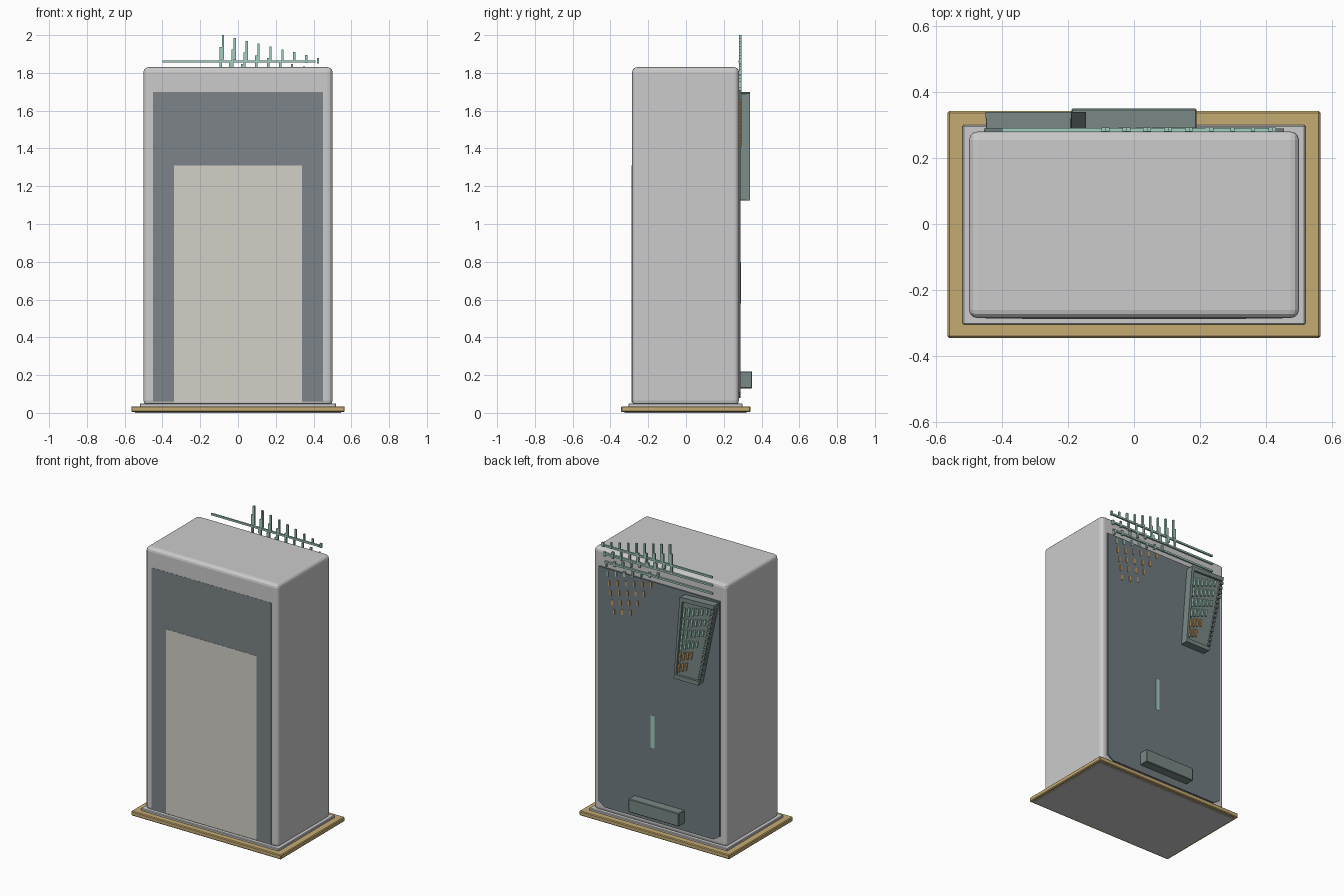
import bpy, bmesh

if "Cube" in bpy.data.objects:
    bpy.data.objects.remove(bpy.data.objects["Cube"])


def mat(name, r, g, b):
    m = bpy.data.materials.new(name)
    m.diffuse_color = (r, g, b, 1)
    m.use_nodes = True
    m.node_tree.nodes["Principled BSDF"].inputs["Base Color"].default_value = m.diffuse_color
    return m


TAN = mat("tan", 0.56, 0.41, 0.17)
SLATE = mat("slate", 0.16, 0.20, 0.22)
DARK = mat("dark_grey", 0.20, 0.23, 0.25)
CREAM = mat("cream", 0.65, 0.63, 0.57)
GREEN = mat("pale_green", 0.36, 0.62, 0.52)
ORANGE = mat("orange", 0.60, 0.33, 0.10)
CASE = mat("grey_green", 0.19, 0.25, 0.24)
GREY = mat("light_grey", 0.59, 0.60, 0.61)


def finish(name, bm, material, bevel=0, segments=1):
    bmesh.ops.recalc_face_normals(bm, faces=bm.faces)
    me = bpy.data.meshes.new(name)
    bm.to_mesh(me)
    bm.free()
    me.materials.append(material)
    ob = bpy.data.objects.new(name, me)
    bpy.context.collection.objects.link(ob)
    if bevel:
        mod = ob.modifiers.new("Bevel", "BEVEL")
        mod.width, mod.segments = bevel, segments
    return ob


def add_prism(bm, pts, y0, y1):
    """Extrude an x-z outline from y0 to y1."""
    a = [bm.verts.new((x, y0, z)) for x, z in pts]
    b = [bm.verts.new((x, y1, z)) for x, z in pts]
    bm.faces.new(a)
    bm.faces.new(b[::-1])
    for i in range(len(pts)):
        j = (i + 1) % len(pts)
        bm.faces.new((a[i], b[i], b[j], a[j]))


def prism(name, pts, y0, y1, material, bevel=0, segments=1):
    bm = bmesh.new()
    add_prism(bm, pts, y0, y1)
    return finish(name, bm, material, bevel, segments)


def rect(x0, x1, z0, z1):
    return [(x0, z0), (x1, z0), (x1, z1), (x0, z1)]


def box(name, x, y, z, material, bevel=0, segments=1):
    return prism(name, rect(*x, *z), *y, material, bevel, segments)


# base plates and cabinet body
box("underside_plate", (-0.545, 0.545), (-0.325, 0.32), (0, 0.02), GREY)
box("base_plate", (-0.565, 0.565), (-0.345, 0.342), (0.004, 0.035), TAN, 0.005)
box("base_trim", (-0.52, 0.52), (-0.305, 0.30), (0.03, 0.05), GREY, 0.004)
box("cabinet_body", (-0.5, 0.5), (-0.285, 0.28), (0.04, 1.83), GREY, 0.025, 3)

# flush front panels
box("front_panel", (-0.45, 0.45), (-0.286, -0.27), (0.06, 1.70), DARK)
box("front_inset", (-0.34, 0.34), (-0.2875, -0.27), (0.055, 1.31), CREAM)

# back panel with clipped lower corners, and handle block
prism("back_panel", [(-0.41, 0.08), (0.41, 0.08), (0.455, 0.11), (0.455, 1.71),
                     (-0.455, 1.71), (-0.455, 0.11)], 0.27, 0.289, SLATE)
box("back_block", (-0.19, 0.19), (0.285, 0.35), (0.13, 0.22), CASE, 0.004)
box("back_patch", (0.035, 0.065), (0.28, 0.290), (0.58, 0.80), GREEN)

# slanted case on the back, with raised rim
TL, TR, BR, BL = (-0.45, 1.70), (-0.19, 1.69), (-0.145, 1.125), (-0.33, 1.125)


def case_point(u, v):
    """u runs left to right, v from top to bottom of the case."""
    return tuple((TL[i] * (1 - u) + TR[i] * u) * (1 - v)
                 + (BL[i] * (1 - u) + BR[i] * u) * v for i in (0, 1))


def case_quad(u0, u1, v0, v1):
    return [case_point(u, v) for u, v in ((u0, v0), (u1, v0), (u1, v1), (u0, v1))]


prism("case_body", [TL, TR, BR, BL], 0.285, 0.325, CASE, 0.003)
bm = bmesh.new()
for q in ((0, 1, 0, 0.05), (0, 1, 0.95, 1), (0.92, 1, 0.05, 0.95)):
    add_prism(bm, case_quad(*q), 0.32, 0.34)
for k in range(14):  # ribs along the slanted edge
    v = 0.06 + k * 0.064
    add_prism(bm, case_quad(-0.02, 0.07, v, v + 0.035), 0.295, 0.34)
finish("case_rim", bm, CASE)

# stepped bars inside the case
for material, name, rows in ((GREEN, "case_green_bars", range(4)),
                             (ORANGE, "case_orange_bars", range(4, 6))):
    bm = bmesh.new()
    for r in rows:
        for c in range(6 - max(0, r - 2)):
            u = 0.86 - c * 0.13
            v = 0.13 + r * 0.135 - c * 0.012
            add_prism(bm, case_quad(u - 0.03, u + 0.03, v, v + 0.11 - c * 0.008), 0.32, 0.333)
    finish(name, bm, material)

# stepped bars rising above the back edge
for material, name, rows in ((GREEN, "top_green_bars", range(4)),
                             (ORANGE, "top_orange_bars", range(4, 8))):
    bm = bmesh.new()
    for r in rows:
        for c in range(max(0, r - 1), 9):
            x = -0.08 + c * 0.063 - r * 0.012
            top = 2.0 - c * 0.015 - r * 0.062
            length = 0.13 - c * 0.0125 if r < 2 else 0.035
            add_prism(bm, rect(x - 0.006, x + 0.006, top - length, top), 0.281, 0.293)
    finish(name, bm, material)

# long horizontal rails
bm = bmesh.new()
for z in (1.86, 1.805, 1.75):
    add_prism(bm, rect(-0.40, 0.41, z - 0.006, z + 0.006), 0.279, 0.291)
finish("top_rails", bm, GREEN)
